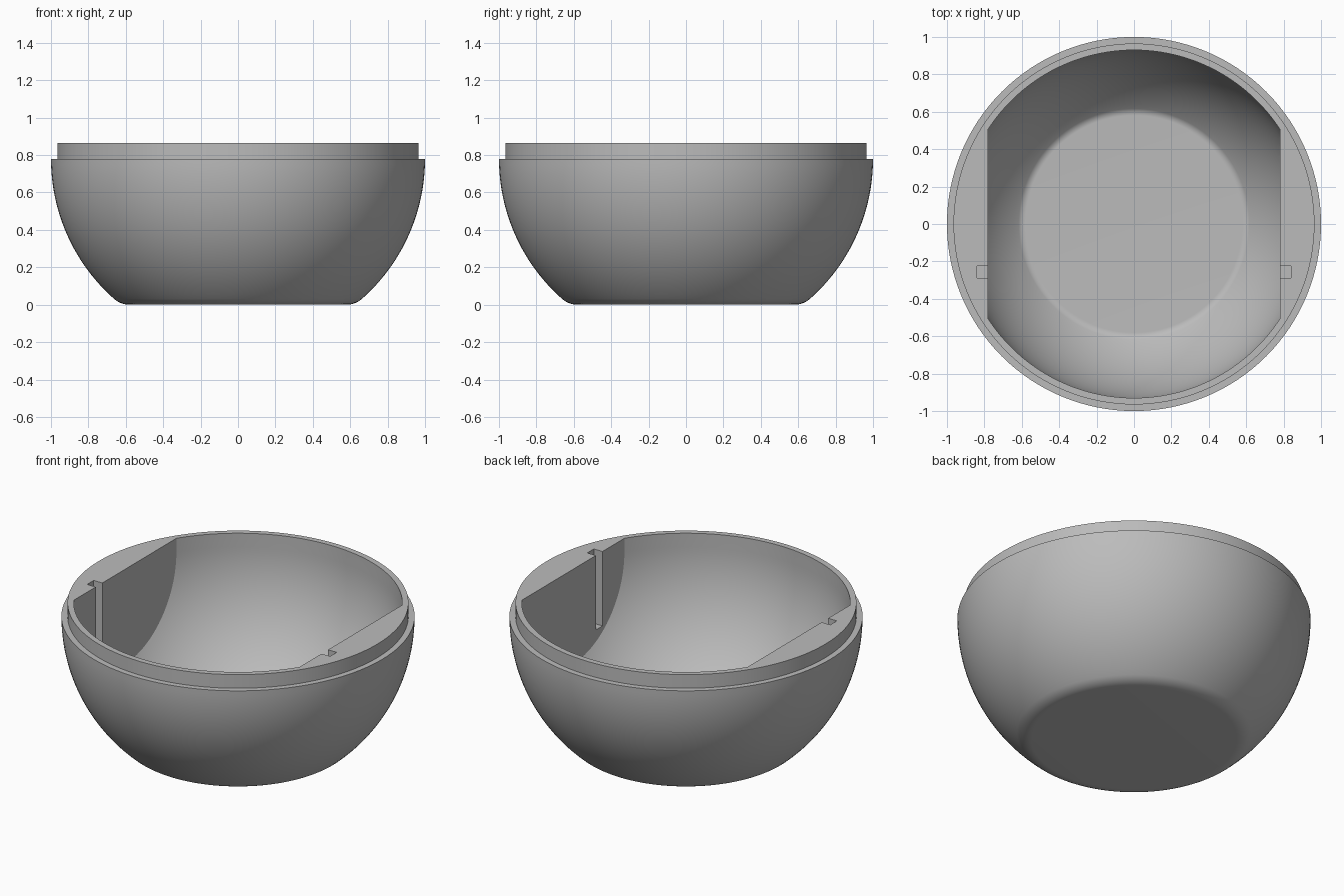
import bpy, bmesh, math

if "Cube" in bpy.data.objects:
    bpy.data.objects.remove(bpy.data.objects["Cube"], do_unlink=True)

SEGMENTS = 128
CENTRE = 0.78      # height of the sphere centre and of the rim step
TOP = 0.865        # height of the lip
FLAT = 0.58        # radius of the flat base
WALL_X = 0.78      # distance of the flat inner walls

grey = bpy.data.materials.new("plain grey")
grey.use_nodes = True
grey.diffuse_color = (0.5, 0.5, 0.5, 1)
grey.node_tree.nodes["Principled BSDF"].inputs["Base Color"].default_value = (0.5, 0.5, 0.5, 1)


def add_object(name, bm):
    bmesh.ops.recalc_face_normals(bm, faces=bm.faces)
    mesh = bpy.data.meshes.new(name)
    bm.to_mesh(mesh)
    bm.free()
    mesh.materials.append(grey)
    obj = bpy.data.objects.new(name, mesh)
    bpy.context.collection.objects.link(obj)
    return obj


def bowl_profile(radius, floor):
    """Sphere section with a rounded corner leading into a flat floor."""
    depth = CENTRE - floor
    fillet = (radius**2 - depth**2 - FLAT**2) / (2 * (radius - depth))
    tangent = math.atan2(floor + fillet - CENTRE, FLAT)
    points = []
    for i in range(9):
        a = -math.pi / 2 + (tangent + math.pi / 2) * i / 8
        points.append((FLAT + fillet * math.cos(a), floor + fillet + fillet * math.sin(a)))
    for i in range(1, 25):
        a = tangent * (1 - i / 24)
        points.append((radius * math.cos(a), CENTRE + radius * math.sin(a)))
    return points


def revolve(name, profile):
    """Closed solid of revolution, capped flat at both ends."""
    bm = bmesh.new()
    rings = []
    for r, z in profile:
        rings.append([bm.verts.new((r * math.cos(2 * math.pi * k / SEGMENTS),
                                    r * math.sin(2 * math.pi * k / SEGMENTS), z))
                      for k in range(SEGMENTS)])
    for low, high in zip(rings, rings[1:]):
        for k in range(SEGMENTS):
            n = (k + 1) % SEGMENTS
            bm.faces.new((low[k], low[n], high[n], high[k]))
    bm.faces.new(rings[0])
    bm.faces.new(rings[-1])
    return add_object(name, bm)


def box(name, low, high):
    bm = bmesh.new()
    bmesh.ops.create_cube(bm, size=1)
    for v in bm.verts:
        v.co = [(a + b) / 2 + c * (b - a) for a, b, c in zip(low, high, v.co)]
    return add_object(name, bm)


def combine(target, tool, operation):
    """Apply a boolean and discard the tool."""
    mod = target.modifiers.new(operation, 'BOOLEAN')
    mod.operation = operation
    mod.solver = 'EXACT'
    mod.object = tool
    bpy.context.view_layer.update()
    graph = bpy.context.evaluated_depsgraph_get()
    mesh = bpy.data.meshes.new_from_object(target.evaluated_get(graph))
    target.modifiers.clear()
    target.data = mesh
    bpy.data.objects.remove(tool, do_unlink=True)


# Outer shell with a stepped lip
bowl = revolve("bowl", bowl_profile(1.0, 0.0) + [(0.965, CENTRE), (0.965, TOP)])

# Hollow with two flat side walls
hollow = revolve("hollow", bowl_profile(0.93, 0.07) + [(0.93, 1.0)])
combine(hollow, box("wall_limits", (-WALL_X, -1.2, -0.2), (WALL_X, 1.2, 1.2)), 'INTERSECT')
combine(bowl, hollow, 'DIFFERENCE')

# Upright slot in each flat wall
for side in (-1, 1):
    xs = sorted((side * 0.72, side * 0.84))
    slot = box("slot", (xs[0], -0.29, 0.4), (xs[1], -0.225, 1.1))
    combine(bowl, slot, 'DIFFERENCE')

# Smooth curved surfaces, crisp rims and walls
bowl.data.name = "bowl"
bpy.ops.object.select_all(action='DESELECT')
bowl.select_set(True)
bpy.context.view_layer.objects.active = bowl
bpy.ops.object.shade_smooth_by_angle(angle=math.radians(25))
